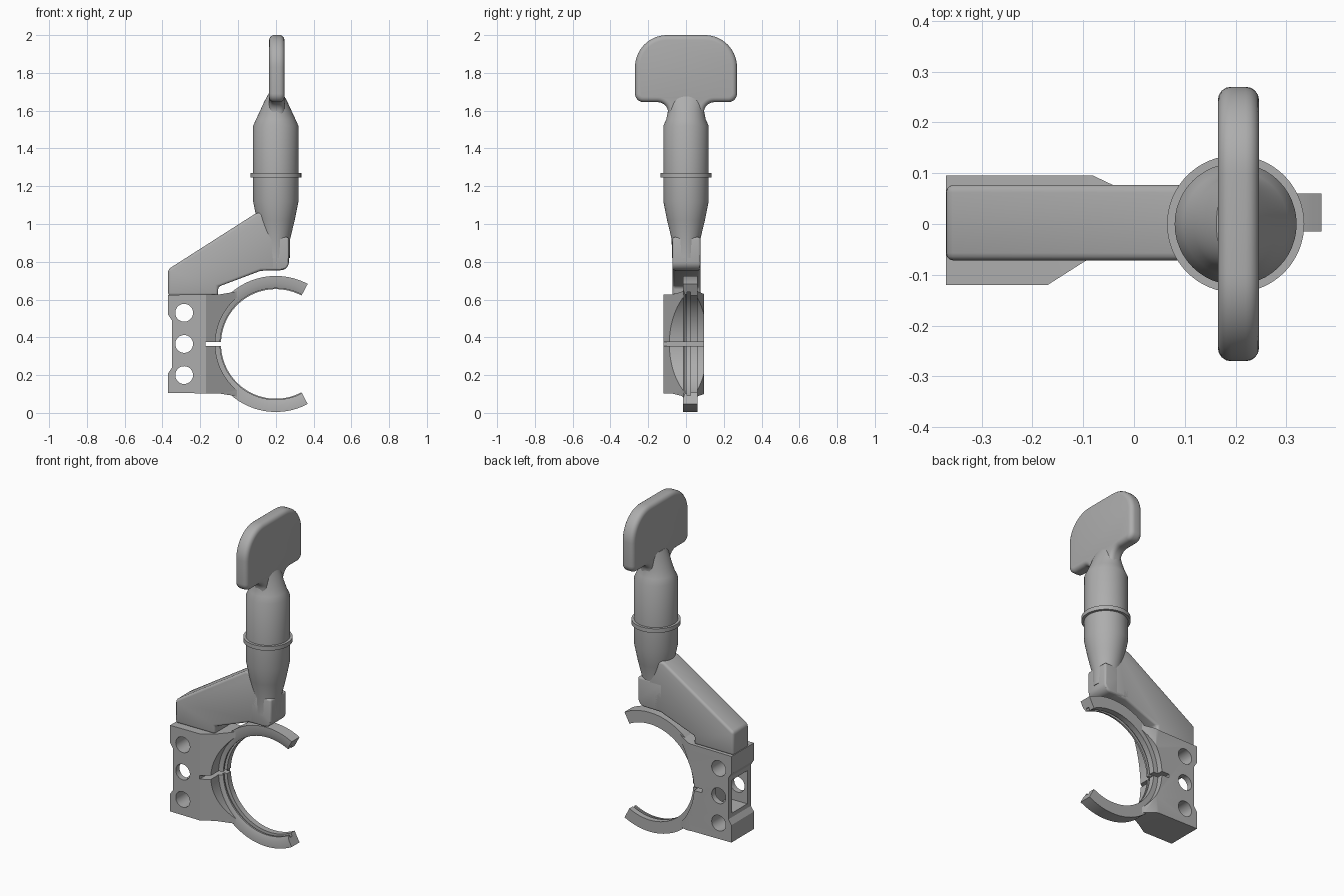
import bpy, bmesh, math
from mathutils import Vector

default = bpy.data.objects.get("Cube")
if default:
    bpy.data.objects.remove(default, do_unlink=True)

GREY = (0.42, 0.42, 0.42, 1)
grey = bpy.data.materials.new("plain grey")
grey.use_nodes = True
grey.diffuse_color = GREY
grey.node_tree.nodes["Principled BSDF"].inputs["Base Color"].default_value = GREY

CX, CZ = 0.2, 0.365          # clamp centre
PLANES = {"x": lambda a, b, d: Vector((d, a, b)),
          "y": lambda a, b, d: Vector((a, d, b)),
          "z": lambda a, b, d: Vector((a, b, d))}


def finish(name, bm):
    bmesh.ops.recalc_face_normals(bm, faces=bm.faces)
    mesh = bpy.data.meshes.new(name)
    bm.to_mesh(mesh)
    bm.free()
    mesh.materials.append(grey)
    ob = bpy.data.objects.new(name, mesh)
    bpy.context.collection.objects.link(ob)
    return ob


def loft(name, rings, closed=False):
    """Skin equal-length point rings and cap the ends."""
    bm = bmesh.new()
    rows = [[bm.verts.new(p) for p in ring] for ring in rings]
    n = len(rows[0])
    for r0, r1 in zip(rows, rows[1:]):
        for i in range(n):
            j = (i + 1) % n
            bm.faces.new((r0[i], r0[j], r1[j], r1[i]))
    bm.faces.new(rows[0])
    bm.faces.new(rows[-1])
    return finish(name, bm)


def prism(name, pts, axis, lo, hi):
    place = PLANES[axis]
    return loft(name, [[place(a, b, d) for a, b in pts] for d in (lo, hi)])


def rect(a0, a1, b0, b1):
    return [(a0, b0), (a1, b0), (a1, b1), (a0, b1)]


def arc(cx, cy, r, start, end, n=12):
    angles = [math.radians(start + (end - start) * i / n) for i in range(n + 1)]
    return [(cx + r * math.cos(t), cy + r * math.sin(t)) for t in angles]


def circle(cx, cy, r, n=48):
    return arc(cx, cy, r, 0, 360, n)[:-1]


def apply(ob, kind, **settings):
    mod = ob.modifiers.new(kind, kind)
    for key, value in settings.items():
        setattr(mod, key, value)
    bpy.context.view_layer.objects.active = ob
    bpy.ops.object.modifier_apply(modifier=mod.name)


def boolean(ob, tool, operation="DIFFERENCE"):
    tool.hide_render = True
    apply(ob, "BOOLEAN", object=tool, operation=operation, solver="EXACT")
    bpy.data.objects.remove(tool, do_unlink=True)


def smooth(ob, degrees=30):
    bpy.ops.object.select_all(action="DESELECT")
    ob.select_set(True)
    bpy.context.view_layer.objects.active = ob
    bpy.ops.object.shade_smooth_by_angle(angle=math.radians(degrees))


def slit():
    return prism("slit_cutter", rect(-0.172, -0.07, 0.353, 0.375), "y", -0.3, 0.3)


# Clamp ring: a stepped section swept around the clamp centre
section = [(0.36, -0.015), (0.36, 0.06), (0.29, 0.06), (0.29, 0.025),
           (0.31, 0.025), (0.31, 0.005), (0.295, 0.005), (0.295, -0.005),
           (0.322, -0.015)]
rings = []
for i in range(73):
    t = math.radians(62 + 236 * i / 72)
    rings.append([(CX + r * math.cos(t), y, CZ + r * math.sin(t)) for r, y in section])
ring = loft("clamp_ring", rings)
boolean(ring, slit())
smooth(ring)

# Mounting block: side outline trimmed by a tapering plan outline
upper = [(0.2, 0.35), (0.09, 0.325), (-0.02, 0.275), (-0.1, 0.262), (-0.37, 0.26),
         (-0.37, 0.155), (-0.35, 0.125)]
outline = [(x, CZ + h) for x, h in upper] + [(x, CZ - h) for x, h in reversed(upper)]
block = prism("mounting_block", outline, "y", -0.12, 0.095)
plan = [(-0.5, -0.2), (-0.17, -0.2), (-0.17, -0.12), (0.0, -0.012), (0.12, -0.005),
        (0.12, 0.05), (0.0, 0.057), (-0.08, 0.095), (-0.08, 0.2), (-0.5, 0.2)]
boolean(block, prism("plan_trim", plan, "z", -0.1, 0.9), "INTERSECT")
boolean(block, prism("bore_cutter", circle(CX, CZ, 0.32, 96), "y", -0.3, 0.3))
boolean(block, slit())
for z in (0.2, 0.365, 0.53):
    boolean(block, prism("bolt_hole_cutter", circle(-0.285, z, 0.047), "y", -0.3, 0.3))
boolean(block, prism("pocket_cutter", rect(-0.085, 0.06, 0.265, 0.465), "x", -0.5, -0.22))
smooth(block)

# Slanted arm from the block to the handle
profile = [(-0.37, 0.62), (-0.37, 0.76), (0.1, 1.06), (0.2, 1.06), (0.2, 0.755),
           (0.12, 0.752), (-0.105, 0.668), (-0.105, 0.62)]
arm = prism("slanted_arm", profile, "y", -0.072, 0.077)
apply(arm, "BEVEL", width=0.015, segments=3, limit_method="ANGLE", angle_limit=math.radians(25))
smooth(arm)

# Square foot under the handle, rounded at its lower outer edge
foot_side = [(0.1, 0.755)] + arc(0.225, 0.8, 0.045, -90, 0, 6) + [(0.27, 0.93), (0.1, 0.93)]
foot = prism("handle_foot", foot_side, "y", -0.072, 0.077)
apply(foot, "BEVEL", width=0.012, segments=3, limit_method="ANGLE", angle_limit=math.radians(35))
smooth(foot)

# Handle body: tapered foot, straight grip and a flattened shoulder
levels = [(0.82, 0.074, 0.074), (0.92, 0.076, 0.076), (1.02, 0.1, 0.1),
          (1.12, 0.12, 0.12), (1.52, 0.12, 0.12), (1.555, 0.104, 0.104),
          (1.6, 0.083, 0.095), (1.65, 0.06, 0.092), (1.69, 0.038, 0.088)]
handle = loft("handle", [[(CX + rx * math.cos(math.tau * i / 48), ry * math.sin(math.tau * i / 48), z)
                          for i in range(48)] for z, rx, ry in levels])
smooth(handle, 25)

# Collar around the handle
collar = prism("handle_collar", circle(CX, 0, 0.135, 64), "z", 1.245, 1.27)
smooth(collar)

# Paddle grip: half outline mirrored, with rounded rims
half = ([(0.09, 1.55)] + arc(0.15, 1.59, 0.055, 180, 90, 8)
        + arc(0.225, 1.69, 0.045, -90, 0, 6) + arc(0.1, 1.83, 0.17, 0, 90, 14))
paddle = prism("paddle_grip", half + [(-y, z) for y, z in reversed(half)], "x", 0.165, 0.246)
apply(paddle, "BEVEL", width=0.026, segments=4, limit_method="ANGLE", angle_limit=math.radians(50))
smooth(paddle, 35)
